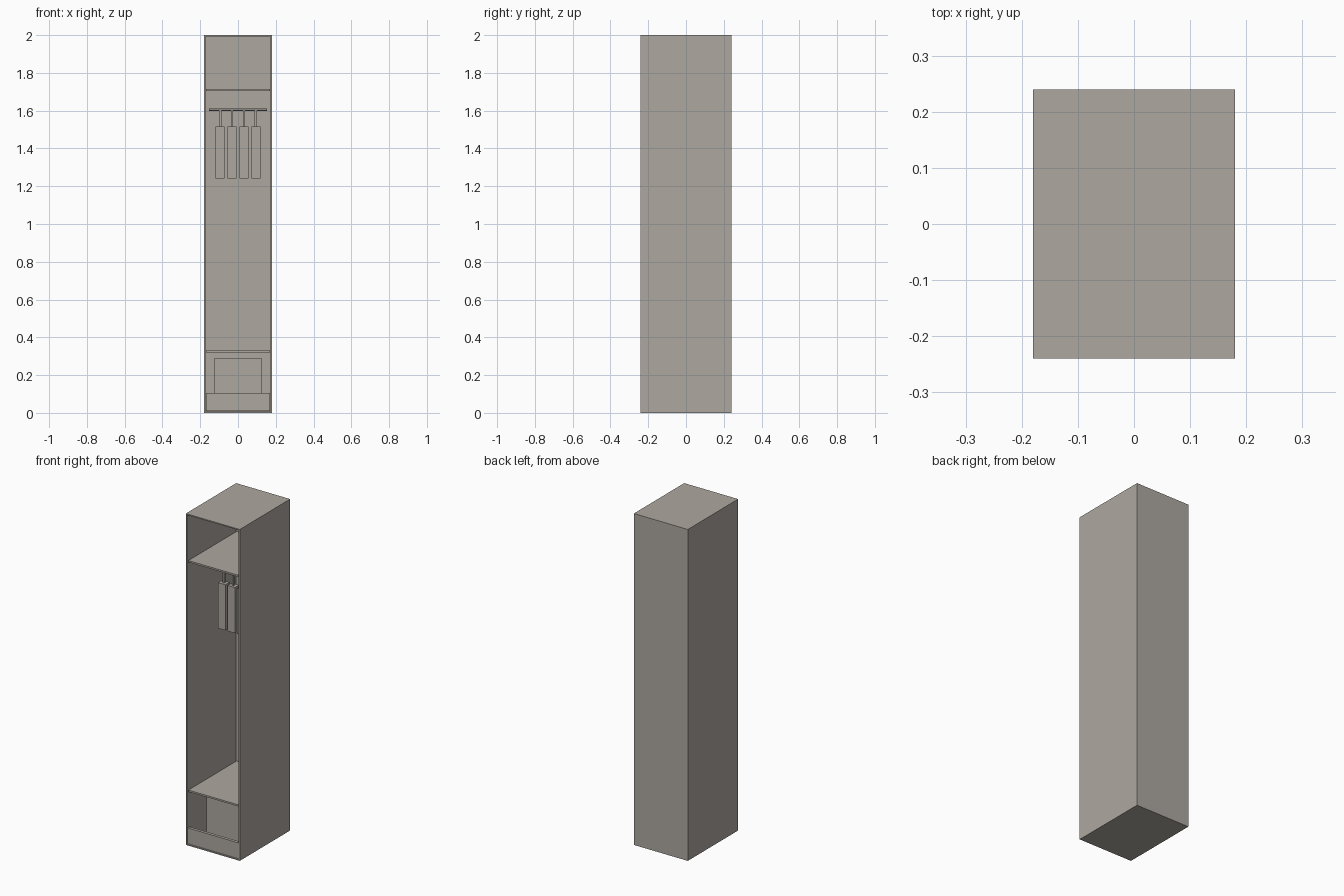
import bpy, bmesh, math

if "Cube" in bpy.data.objects:
    bpy.data.objects.remove(bpy.data.objects["Cube"])

W, D, H, T = 0.36, 0.48, 2.0, 0.01   # locker size and sheet thickness

metal = bpy.data.materials.new("warm grey metal")
metal.diffuse_color = (0.423, 0.392, 0.352, 1)
metal.use_nodes = True
metal.node_tree.nodes["Principled BSDF"].inputs["Base Color"].default_value = metal.diffuse_color


def finish(name, bm):
    mesh = bpy.data.meshes.new(name)
    bm.to_mesh(mesh)
    bm.free()
    mesh.materials.append(metal)
    obj = bpy.data.objects.new(name, mesh)
    bpy.context.collection.objects.link(obj)
    return obj


def box(name, x0, x1, y0, y1, z0, z1):
    bm = bmesh.new()
    bmesh.ops.create_cube(bm, size=1)
    for v in bm.verts:
        v.co = (x1 if v.co.x > 0 else x0,
                y1 if v.co.y > 0 else y0,
                z1 if v.co.z > 0 else z0)
    return finish(name, bm)


# Shell: one hollow casing, open at the front (front face inset, pushed back)
bm = bmesh.new()
bmesh.ops.create_cube(bm, size=1)
for v in bm.verts:
    v.co = (v.co.x * W, v.co.y * D, (v.co.z + 0.5) * H)
bm.normal_update()
front = min(bm.faces, key=lambda f: f.calc_center_median().y)
bmesh.ops.inset_individual(bm, faces=[front], thickness=T)
cavity = bmesh.ops.extrude_discrete_faces(bm, faces=[front])["faces"][0]
bmesh.ops.translate(bm, verts=cavity.verts, vec=(0, D - T, 0))
finish("locker_shell", bm)

# Shelves and kick plate between the side walls
xi, yb, yf = W / 2 - T, D / 2 - T, -D / 2
box("upper_shelf", -xi, xi, yf + 0.01, yb, 1.705, 1.715)
box("lower_shelf", -xi, xi, yf + 0.01, yb, 0.32, 0.33)
box("kick_plate", -xi, xi, yf + 0.002, yf + 0.02, T, 0.105)

# Storage box standing on the floor
box("storage_box", -0.125, 0.125, -0.12, 0.12, T, 0.29)

# Hanging rail
bm = bmesh.new()
bmesh.ops.create_cone(bm, cap_ends=True, segments=16, radius1=0.006,
                      radius2=0.006, depth=0.306)
for v in bm.verts:
    v.co = (v.co.z, v.co.y, 1.605 - v.co.x)
rail = finish("hanging_rail", bm)
for p in rail.data.polygons:
    p.use_smooth = len(p.vertices) == 4

# Hangers with garments
for i in range(4):
    x = (i - 1.5) * 0.063
    box(f"hanger_{i + 1}", x - 0.006, x + 0.006, -0.006, 0.006, 1.515, 1.6)
    box(f"garment_{i + 1}", x - 0.024, x + 0.024, -0.02, 0.02, 1.24, 1.515)
